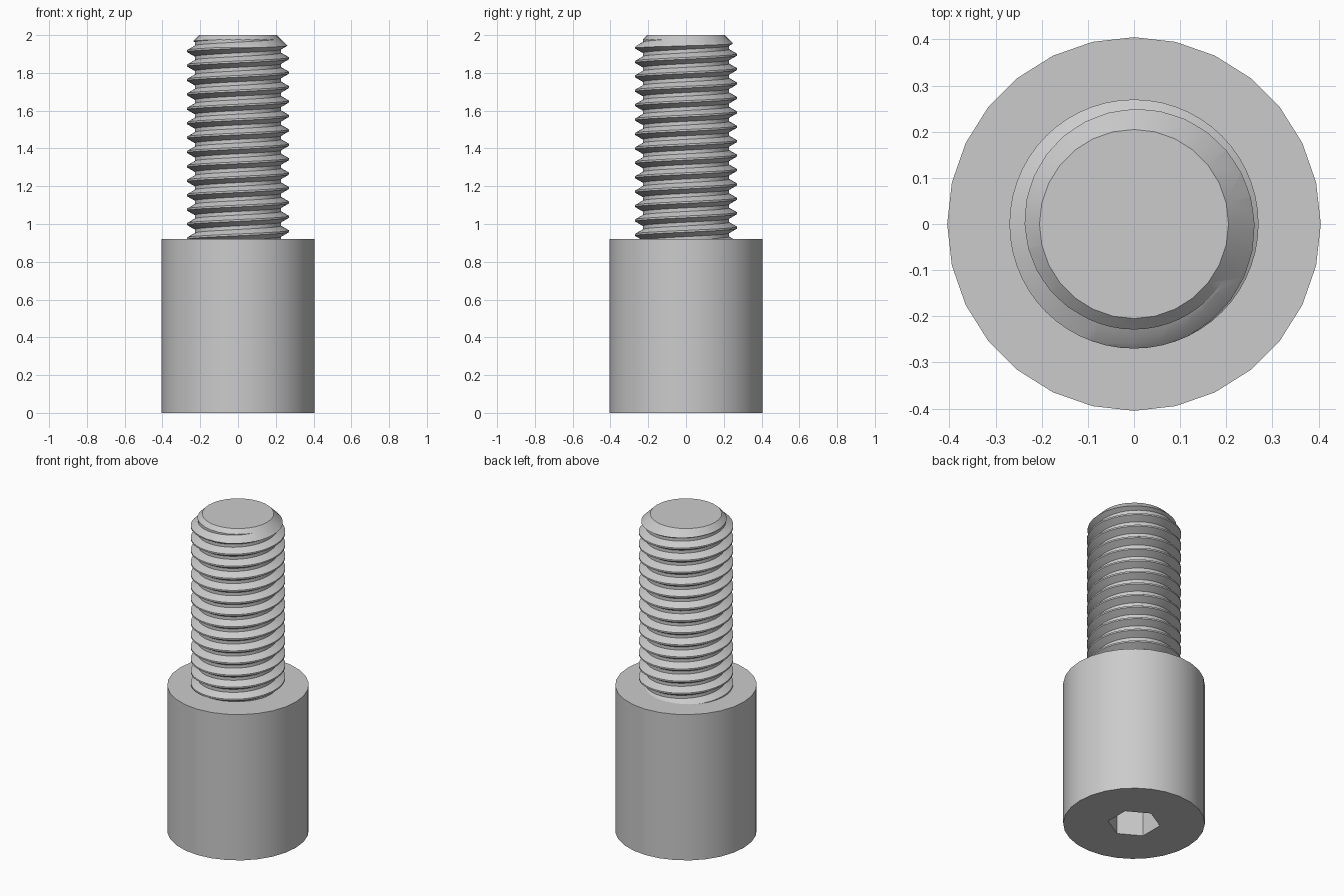
import bpy, bmesh, math

if "Cube" in bpy.data.objects:
    bpy.data.objects.remove(bpy.data.objects["Cube"], do_unlink=True)

HEAD_TOP, HEAD_R, SIDES = 0.92, 0.405, 28
PITCH, CREST_R, ROOT_R = 0.0763, 0.27, 0.2287
STEPS, TURNS, START = 56, 17, 0.809

steel = bpy.data.materials.new("steel grey")
steel.use_nodes = True
steel.diffuse_color = (0.6, 0.6, 0.6, 1)
steel.node_tree.nodes["Principled BSDF"].inputs["Base Color"].default_value = (0.6, 0.6, 0.6, 1)


def to_object(name, bm):
    bmesh.ops.recalc_face_normals(bm, faces=bm.faces[:])
    mesh = bpy.data.meshes.new(name)
    bm.to_mesh(mesh)
    bm.free()
    mesh.materials.append(steel)
    obj = bpy.data.objects.new(name, mesh)
    bpy.context.collection.objects.link(obj)
    return obj


def frustum(name, sides, r_low, r_high, z_low, z_high):
    bm = bmesh.new()
    bmesh.ops.create_cone(bm, cap_ends=True, segments=sides, radius1=r_low,
                          radius2=r_high, depth=z_high - z_low)
    bmesh.ops.translate(bm, verts=bm.verts[:], vec=(0, 0, (z_low + z_high) / 2))
    return to_object(name, bm)


def activate(obj):
    bpy.ops.object.select_all(action='DESELECT')
    obj.select_set(True)
    bpy.context.view_layer.objects.active = obj


def boolean(obj, cutter, operation):
    cutter.hide_render = True
    mod = obj.modifiers.new("shape", 'BOOLEAN')
    mod.operation, mod.object, mod.solver = operation, cutter, 'EXACT'
    activate(obj)
    bpy.ops.object.modifier_apply(modifier=mod.name)
    bpy.data.objects.remove(cutter, do_unlink=True)


# Cylindrical head with a hexagonal socket in its underside
head = frustum("head", SIDES, HEAD_R, HEAD_R, 0, HEAD_TOP)
boolean(head, frustum("socket_cutter", 6, 0.15, 0.15, -0.1, 0.4), 'DIFFERENCE')

# Threaded shank: a flat-crested profile swept along a right-handed helix
profile = [(-0.375, ROOT_R), (-0.0625, CREST_R), (0.0625, CREST_R), (0.375, ROOT_R)]
bm = bmesh.new()
rails = []
for n in range(STEPS * TURNS + 1):
    a = math.tau * n / STEPS
    z = START + PITCH * n / STEPS
    rails.append([bm.verts.new((r * math.cos(a), r * math.sin(a), z + dz * PITCH))
                  for dz, r in profile])
for n in range(STEPS * TURNS):
    for k in range(3):
        bm.faces.new((rails[n][k], rails[n + 1][k], rails[n + 1][k + 1], rails[n][k + 1]))
    if n + STEPS + 1 < len(rails):
        bm.faces.new((rails[n][3], rails[n + 1][3],
                      rails[n + 1 + STEPS][0], rails[n + STEPS][0]))

# Close both ends of the thread with fans to the axis
low, high = bm.verts.new((0, 0, 0.7)), bm.verts.new((0, 0, 2.3))
for edge in [e for e in bm.edges if e.is_boundary]:
    v1, v2 = edge.verts
    bm.faces.new((v1, v2, low if v1.co.z < 1.5 else high))
shank = to_object("threaded_shank", bm)

# Trim the tip flat with a 45 degree chamfer
boolean(shank, frustum("tip_cutter", SIDES, 1.605, 0.205, 0.6, 2), 'INTERSECT')

for obj in (head, shank):
    activate(obj)
    bpy.ops.object.shade_smooth_by_angle(angle=math.radians(30))
